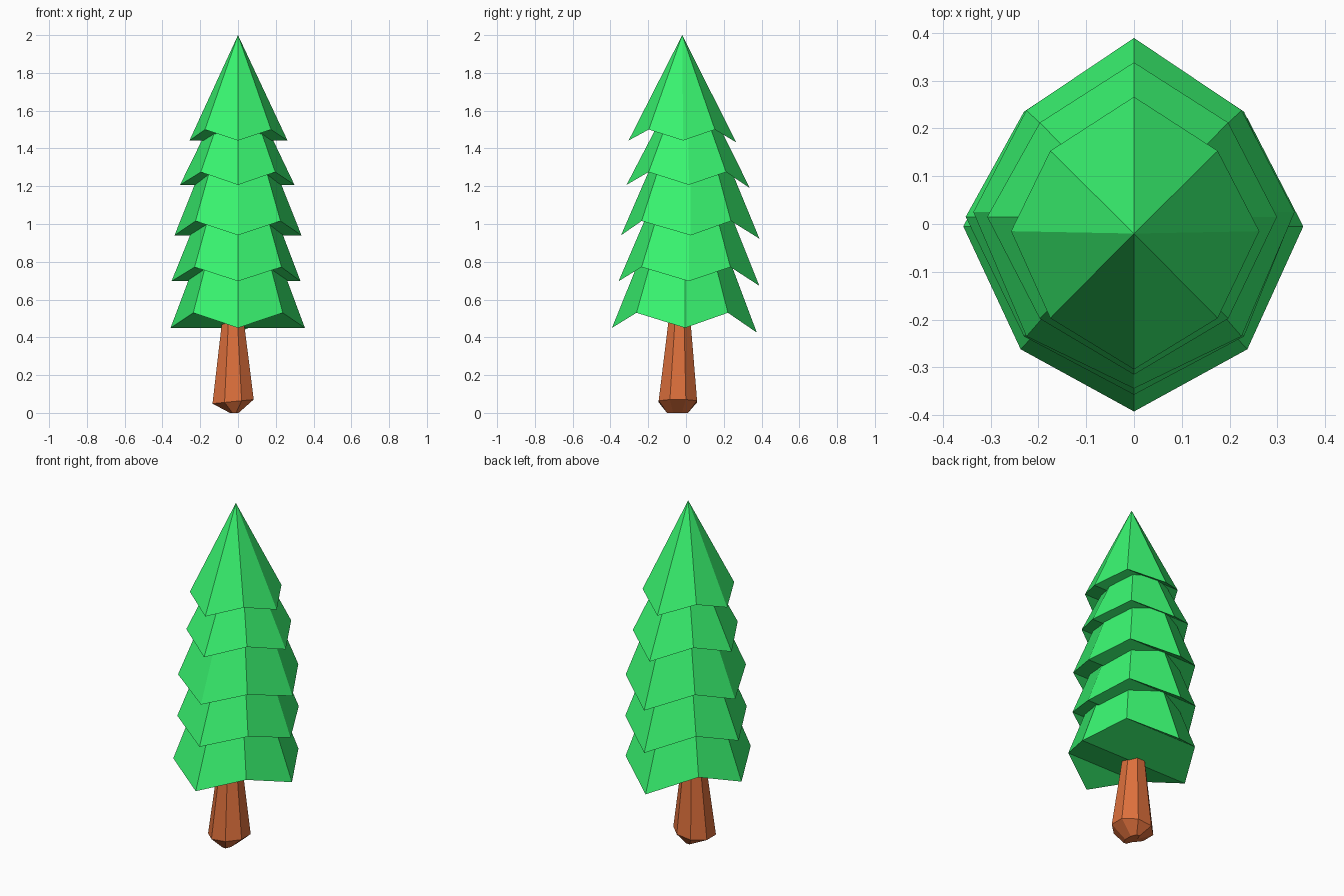
import bpy
import math

if "Cube" in bpy.data.objects:
    bpy.data.objects.remove(bpy.data.objects["Cube"])


def material(name, color):
    m = bpy.data.materials.new(name)
    m.diffuse_color = color
    m.use_nodes = True
    m.node_tree.nodes["Principled BSDF"].inputs["Base Color"].default_value = m.diffuse_color
    return m


def build(name, verts, faces, mat):
    mesh = bpy.data.meshes.new(name)
    mesh.from_pydata(verts, [], faces)
    mesh.materials.append(mat)
    obj = bpy.data.objects.new(name, mesh)
    bpy.context.collection.objects.link(obj)
    return obj


green = material("needles", (0.04, 0.9, 0.16, 1))
brown = material("bark", (0.72, 0.16, 0.045, 1))


def tier(name, x0, x1, y0, y1, ym, dx, dy0, dy1, z, zback, zd, top_z, top_scale):
    """Eight-sided skirt with low corners on the axes and raised diagonal corners."""
    base = [(x1, ym, z), (dx, dy1, zd), (0, y1, zback), (-dx, dy1, zd),
            (x0, ym, z), (-dx, dy0, zd), (0, y0, z), (dx, dy0, zd)]
    cy = (y0 + y1) / 2
    faces = []
    if top_scale == 0:
        verts = base + [(0, -0.02, top_z)]
        faces += [(i, (i + 1) % 8, 8) for i in range(8)]
    else:
        top = []
        for i, (x, y, _) in enumerate(base):
            s = top_scale + (0.07 if i % 2 else 0)
            top.append((x * s, cy + (y - cy) * s, top_z))
        verts = base + top
        faces += [(i, (i + 1) % 8, 8 + (i + 1) % 8, 8 + i) for i in range(8)]
        faces.append(tuple(range(8, 16)))
    # underside: folded strips running left to right
    faces += [(3, 2, 1), (4, 3, 1, 0), (5, 4, 0, 7), (6, 5, 7)]
    build(name, verts, faces, green)


# Foliage, top to bottom
tiers = [
    (-.257, .262, -.304, .266, -.015, .175, -.197, .153, 1.442, 1.432, 1.50, 2.0, 0),
    (-.307, .299, -.315, .338, .015, .197, -.198, .212, 1.207, 1.19, 1.275, 1.52, .50),
    (-.336, .336, -.344, .389, .025, .225, -.235, .238, .94, .922, 1.016, 1.295, .58),
    (-.352, .331, -.357, .388, .015, .230, -.235, .235, .697, .673, .772, 1.036, .61),
    (-.357, .354, -.392, .375, -.005, .237, -.262, .222, .45, .425, .53, .792, .64),
]
for n, t in enumerate(tiers):
    tier(f"foliage_tier_{n + 1}", *t)

# Trunk: tapered octagon with a foot narrowing to a short ridge
# each ring: centre x, centre y, z, radius x, radius y, sideways tilt
rings = [(-.02, -.045, 0.0, .025, .06, 0), (-.026, -.043, .06, .118, .11, .1),
         (-.027, -.033, .55, .054, .056, 0)]
verts, faces = [], []
for cx, cy, z, rx, ry, tilt in rings:
    for i in range(8):
        a = math.radians(22.5 + 45 * i)
        x = rx * math.cos(a)
        verts.append((cx + x, cy + ry * math.sin(a), z + tilt * x))
for k in (0, 8):
    faces += [(k + i, k + (i + 1) % 8, k + 8 + (i + 1) % 8, k + 8 + i) for i in range(8)]
faces += [tuple(range(7, -1, -1)), tuple(range(16, 24))]
build("trunk", verts, faces, brown)
